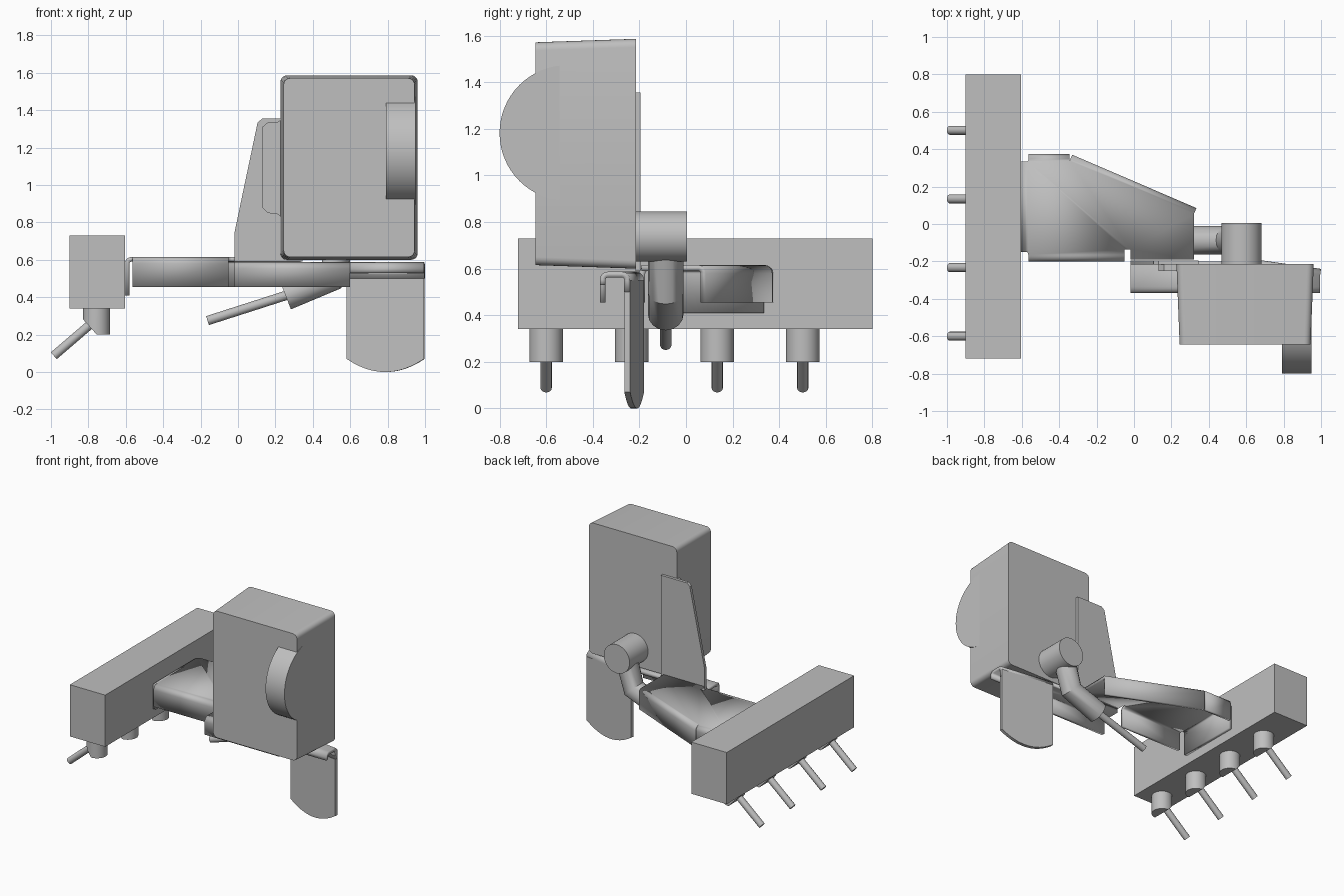
import bpy, bmesh, math
from mathutils import Vector

old = bpy.data.objects.get("Cube")
if old:
    bpy.data.objects.remove(old, do_unlink=True)

grey = bpy.data.materials.new("plain grey")
grey.use_nodes = True
COLOUR = (0.52, 0.52, 0.52, 1)
grey.diffuse_color = COLOUR
grey.node_tree.nodes["Principled BSDF"].inputs["Base Color"].default_value = COLOUR


def finish(name, bm, thickness=0):
    mesh = bpy.data.meshes.new(name)
    if not thickness:
        bmesh.ops.recalc_face_normals(bm, faces=bm.faces[:])
    bm.to_mesh(mesh)
    bm.free()
    mesh.materials.append(grey)
    ob = bpy.data.objects.new(name, mesh)
    bpy.context.collection.objects.link(ob)
    if thickness:
        mod = ob.modifiers.new("sheet", 'SOLIDIFY')
        mod.thickness = thickness
        mod.offset = -1
    smooth(ob)
    return ob


def smooth(ob):
    bpy.ops.object.select_all(action='DESELECT')
    ob.select_set(True)
    bpy.context.view_layer.objects.active = ob
    bpy.ops.object.shade_smooth_by_angle(angle=math.radians(35))


def box(name, lo, hi):
    bm = bmesh.new()
    bmesh.ops.create_cube(bm, size=1)
    for v in bm.verts:
        v.co = [lo[i] if v.co[i] < 0 else hi[i] for i in range(3)]
    return finish(name, bm)


def rod(name, a, b, r, segments=32, cut=None):
    """Cylinder from a to b, optionally trimmed by a plane (point, normal)."""
    a, b = Vector(a), Vector(b)
    bm = bmesh.new()
    bmesh.ops.create_cone(bm, cap_ends=True, segments=segments, radius1=r,
                          radius2=r, depth=(b - a).length)
    turn = (b - a).to_track_quat('Z', 'Y')
    for v in bm.verts:
        v.co = turn @ v.co + (a + b) / 2
    if cut:
        geom = bm.verts[:] + bm.edges[:] + bm.faces[:]
        res = bmesh.ops.bisect_plane(bm, geom=geom, plane_co=cut[0],
                                     plane_no=cut[1], clear_outer=True)
        edges = [e for e in res["geom_cut"] if isinstance(e, bmesh.types.BMEdge)]
        bmesh.ops.contextual_create(bm, geom=edges)
    return finish(name, bm)


def plate(name, outline, origin, along, depth):
    """Outline of (distance along, height) points, extruded by depth."""
    bm = bmesh.new()
    origin, along = Vector(origin), Vector(along).normalized()
    face = bm.faces.new([bm.verts.new(origin + along * s + Vector((0, 0, z)))
                         for s, z in outline])
    new = bmesh.ops.extrude_face_region(bm, geom=[face])["geom"]
    bmesh.ops.translate(bm, vec=depth, verts=[g for g in new if isinstance(g, bmesh.types.BMVert)])
    return finish(name, bm)


def bent_sheet(name, outline, z, flanges, r=0.035, thickness=0.025):
    """Flat sheet; chosen edges fold down through a round bend to a given height."""
    bm = bmesh.new()
    top = [bm.verts.new((x, y, z)) for x, y in outline]
    bm.faces.new(top)
    for i, low in flanges.items():
        a, b = top[i], top[(i + 1) % len(top)]
        d = (b.co - a.co).normalized()
        out = Vector((d.y, -d.x, 0))
        base = (a.co.copy(), b.co.copy())
        steps = [(r * math.sin(t * math.pi / 10), r * math.cos(t * math.pi / 10) - r)
                 for t in range(1, 6)] + [(r, low - z)]
        prev = (a, b)
        for o, drop in steps:
            row = [bm.verts.new(p + out * o + Vector((0, 0, drop))) for p in base]
            bm.faces.new((prev[1], prev[0], row[0], row[1]))
            prev = row
    return finish(name, bm, thickness)


# Cross bar with angled pins underneath
box("cross_bar", (-0.90, -0.72, 0.34), (-0.605, 0.80, 0.73))
for i in range(4):
    y = -0.6 + 0.367 * i
    rod(f"pin_socket_{i + 1}", (-0.757, y, 0.2), (-0.757, y, 0.345), 0.072,
        cut=((-0.80, y, 0.25), (-0.74, 0, -0.67)))
    rod(f"pin_{i + 1}", (-0.76, y, 0.28), (-0.985, y, 0.087), 0.024, 16)

# Folded arm joining the bar to the body
bent_sheet("arm", [(-0.57, -0.15), (-0.565, -0.165), (-0.05, -0.165), (-0.05, -0.135),
                   (-0.02, -0.135), (-0.02, -0.19), (0.32, -0.19), (0.32, 0.053),
                   (-0.344, 0.338), (-0.565, 0.34), (-0.57, 0.335)],
           0.615, {1: 0.455, 7: 0.455, 8: 0.455, 10: 0.41})

# Hooked rail with a hanging blade
bent_sheet("rail", [(-0.02, -0.335), (0.6, -0.335), (0.995, -0.335), (0.995, -0.275),
                    (0.58, -0.215), (0.58, -0.2), (-0.02, -0.2)],
           0.587, {0: 0.455, 1: 0.53, 3: 0.5})
WIDTH = 0.417
tip = [(WIDTH * t / 12, 0.07 * (t / 6 - 1) ** 2) for t in range(13)]
plate("blade", [(0, 0.55)] + tip + [(WIDTH, 0.55)],
      (0.585, -0.18, 0), (0.415, -0.06, 0), (-0.004, -0.025, 0))

# Upright support behind the body
plate("upright", [(-0.02, 0.59), (0.345, 0.59), (0.345, 1.355), (0.13, 1.355),
                  (0.105, 1.335), (-0.02, 0.74)], (0, -0.195, 0), (1, 0, 0), (0, -0.022, 0))
plate("side_pad", [(0.13, 0.88), (0.16, 0.85), (0.21, 0.845), (0.24, 0.82), (0.3, 0.82),
                   (0.3, 1.355), (0.24, 1.355), (0.21, 1.335), (0.16, 1.335), (0.13, 1.31)],
      (0, -0.216, 0), (1, 0, 0), (0, -0.034, 0))

# Tapered body with rounded corners
bm = bmesh.new()
bmesh.ops.create_cube(bm, size=1)
for v in bm.verts:
    front = v.co.y < 0
    half_w, half_h = (0.35, 0.478) if front else (0.367, 0.493)
    v.co = (0.594 + math.copysign(half_w, v.co.x), -0.645 if front else -0.215,
            1.093 + math.copysign(half_h, v.co.z))
long_edges = [e for e in bm.edges if abs(e.verts[0].co.y - e.verts[1].co.y) > 0.1]
bmesh.ops.bevel(bm, geom=long_edges, offset=0.035, segments=5, profile=0.5, affect='EDGES')
finish("body", bm)

# Thumb wheel set in the front of the body
rod("wheel", (0.79, -0.509, 1.182), (0.948, -0.509, 1.182), 0.291, 64)

# Pivot, bent tube and thin rod behind the body
rod("pivot", (0.575, -0.22, 0.738), (0.575, 0.005, 0.738), 0.108, 40)
curve = bpy.data.curves.new("bent_tube", 'CURVE')
curve.dimensions = '3D'
curve.bevel_depth = 0.077
curve.bevel_resolution = 6
curve.use_fill_caps = True
line = curve.splines.new('POLY')
line.points.add(2)
for p, (x, z) in zip(line.points, [(0.255, 0.407), (0.495, 0.5), (0.56, 0.72)]):
    p.co = (x, -0.087, z, 1)
tube = bpy.data.objects.new("bent_tube", curve)
bpy.context.collection.objects.link(tube)
curve.materials.append(grey)
bpy.ops.object.select_all(action='DESELECT')
tube.select_set(True)
bpy.context.view_layer.objects.active = tube
bpy.ops.object.convert(target='MESH')
smooth(bpy.context.view_layer.objects.active)
rod("thin_rod", (0.28, -0.087, 0.417), (-0.163, -0.087, 0.275), 0.025, 20)
